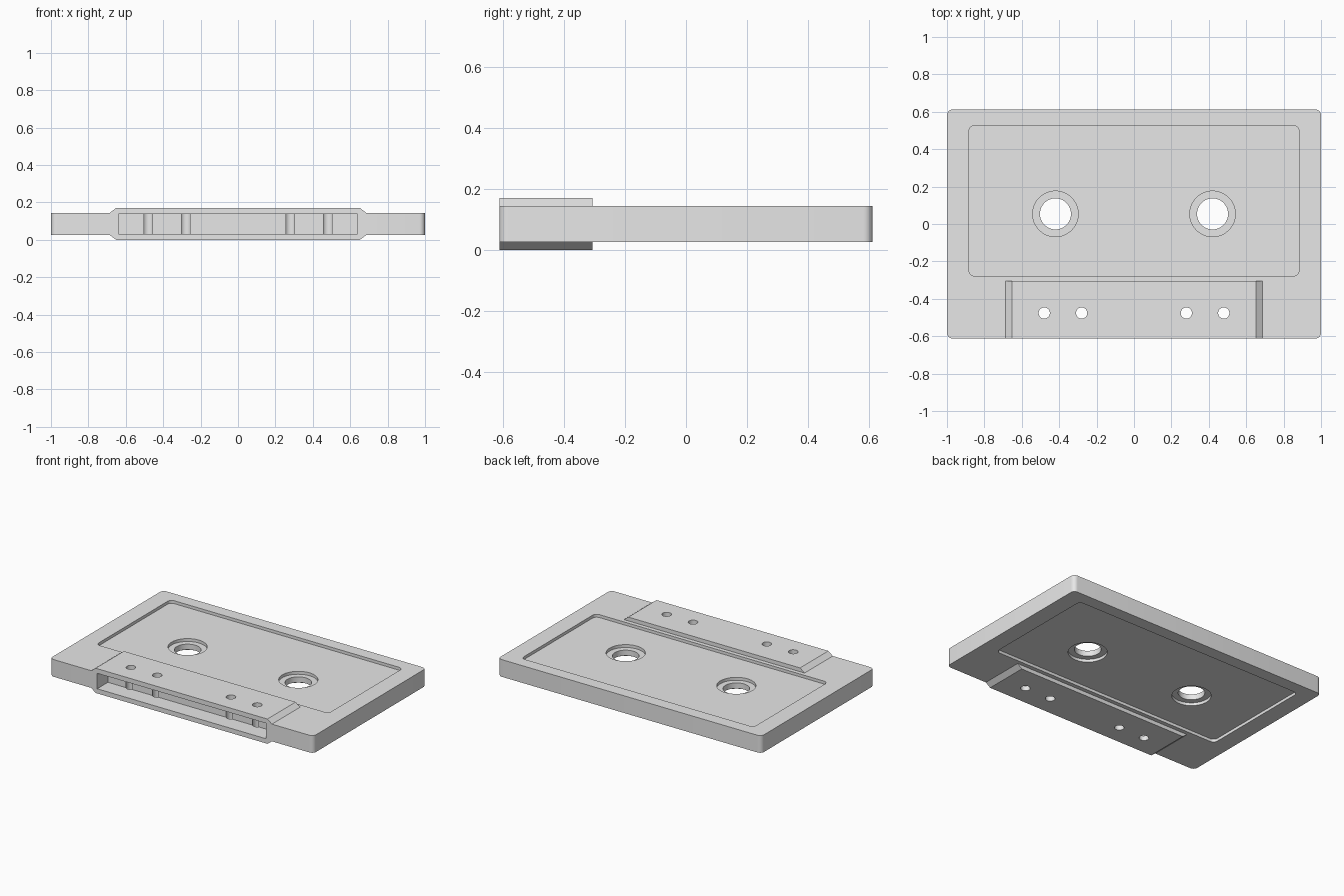
import bpy, bmesh, math

if "Cube" in bpy.data.objects:
    bpy.data.objects.remove(bpy.data.objects["Cube"])

Z0, Z1, TOP = 0.026, 0.144, 0.17      # shell bottom, shell top, full height
HALF_Y = 0.612
RECESS, BORE = 0.02, 0.02             # label recess depth, hub counterbore depth

grey = bpy.data.materials.new("light_grey_plastic")
grey.diffuse_color = (0.8, 0.8, 0.8, 1)
grey.use_nodes = True
grey.node_tree.nodes["Principled BSDF"].inputs["Base Color"].default_value = grey.diffuse_color


def prism(name, points, direction):
    """Extrude a closed planar outline along a direction."""
    bm = bmesh.new()
    face = bm.faces.new([bm.verts.new(p) for p in points])
    ext = bmesh.ops.extrude_face_region(bm, geom=[face])
    moved = [v for v in ext["geom"] if isinstance(v, bmesh.types.BMVert)]
    bmesh.ops.translate(bm, verts=moved, vec=direction)
    bmesh.ops.recalc_face_normals(bm, faces=bm.faces)
    mesh = bpy.data.meshes.new(name)
    bm.to_mesh(mesh)
    bm.free()
    mesh.materials.append(grey)
    obj = bpy.data.objects.new(name, mesh)
    bpy.context.collection.objects.link(obj)
    return obj


def rounded_slab(name, x, y0, y1, z0, z1, r, steps=6):
    pts = []
    corners = ((x - r, y1 - r), (-x + r, y1 - r), (-x + r, y0 + r), (x - r, y0 + r))
    for q, (cx, cy) in enumerate(corners):
        for i in range(steps + 1):
            a = math.pi / 2 * (q + i / steps)
            pts.append((cx + r * math.cos(a), cy + r * math.sin(a), z0))
    return prism(name, pts, (0, 0, z1 - z0))


def cylinder(name, x, y, r, z0, z1, sides):
    pts = [(x + r * math.cos(2 * math.pi * i / sides),
            y + r * math.sin(2 * math.pi * i / sides), z0) for i in range(sides)]
    return prism(name, pts, (0, 0, z1 - z0))


def combine(target, tool, operation):
    """Apply a boolean and discard the tool object."""
    tool.hide_render = True
    mod = target.modifiers.new("cut", 'BOOLEAN')
    mod.operation = operation
    mod.solver = 'EXACT'
    mod.object = tool
    bpy.context.view_layer.objects.active = target
    bpy.ops.object.modifier_apply(modifier=mod.name)
    bpy.data.objects.remove(tool, do_unlink=True)


# Main shell with rounded corners
shell = rounded_slab("cassette_shell", 1.0, -HALF_Y, HALF_Y, Z0, Z1, 0.03)

# Thicker head section with sloped ends, raised on both faces
outline = [(-0.652, 0), (0.652, 0), (0.686, Z0), (0.686, Z1),
           (0.652, TOP), (-0.652, TOP), (-0.686, Z1), (-0.686, Z0)]
head = prism("head_section", [(x, -HALF_Y, z) for x, z in outline],
             (0, HALF_Y - 0.306, 0))
combine(shell, head, 'UNION')

# Label recess on the top and bottom faces
for z0, z1 in ((Z1 - RECESS, 0.3), (-0.1, Z0 + RECESS)):
    combine(shell, rounded_slab("recess_cutter", 0.882, -0.278, 0.527, z0, z1, 0.03),
            'DIFFERENCE')

# Reel hubs: through hole with a wider counterbore on each face
for x in (-0.42, 0.42):
    for r, z0, z1 in ((0.122, Z1 - RECESS - BORE, 0.3),
                      (0.122, -0.1, Z0 + RECESS + BORE),
                      (0.083, -0.1, 0.3)):
        combine(shell, cylinder("hub_cutter", x, 0.054, r, z0, z1, 48), 'DIFFERENCE')

# Open slot along the front edge
slot = prism("slot_cutter", [(-0.64, -0.8, 0.032), (0.64, -0.8, 0.032),
                             (0.64, -0.8, 0.138), (-0.64, -0.8, 0.138)],
             (0, 0.8 - 0.496, 0))
combine(shell, slot, 'DIFFERENCE')

# Four small guide holes through the head section
for x in (-0.48, -0.28, 0.28, 0.48):
    combine(shell, cylinder("guide_hole_cutter", x, -0.476, 0.03, -0.1, 0.3, 32),
            'DIFFERENCE')

# Smooth the curved walls, keep the edges crisp
bpy.ops.object.select_all(action='DESELECT')
shell.select_set(True)
bpy.context.view_layer.objects.active = shell
bpy.ops.object.shade_smooth_by_angle(angle=math.radians(30))
